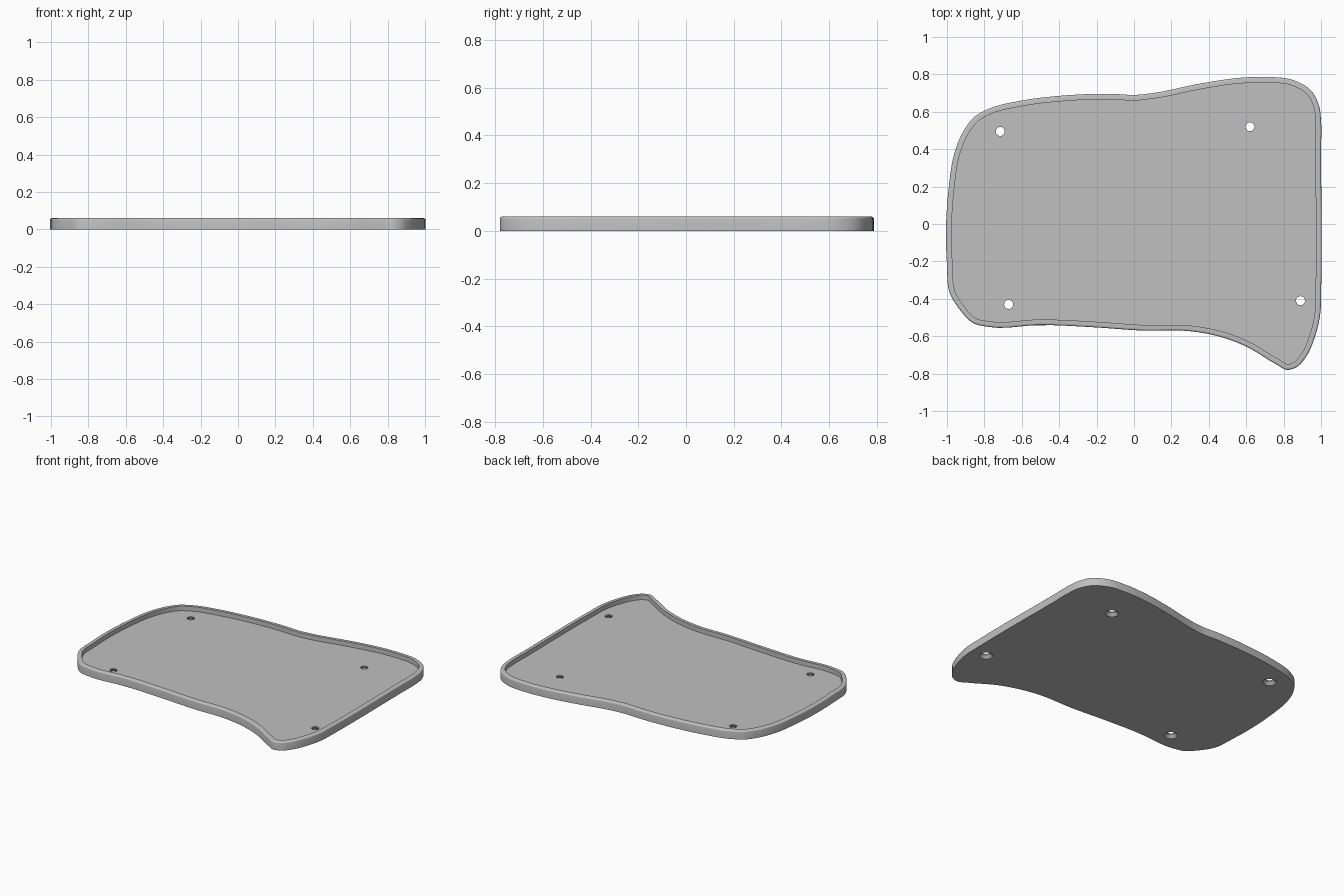
import bpy
import bmesh
import math
from mathutils import Vector

if "Cube" in bpy.data.objects:
    bpy.data.objects.remove(bpy.data.objects["Cube"], do_unlink=True)

HEIGHT, FLOOR, RIM, ROUND = 0.06, 0.028, 0.03, 0.01
HOLES = [(-0.715, 0.495), (0.62, 0.52), (-0.67, -0.43), (0.89, -0.41)]

# Outline control points, clockwise from the back left corner
OUTLINE = [Vector(p) for p in (
    (-0.79, 0.61), (-0.6, 0.66), (-0.4, 0.685), (-0.1, 0.695), (0, 0.69), (0.1, 0.7),
    (0.35, 0.75), (0.55, 0.78), (0.72, 0.786), (0.85, 0.77), (0.95, 0.71), (0.99, 0.63),
    (1, 0.55), (1, 0.4), (1, -0.38), (0.997, -0.47), (0.965, -0.61), (0.92, -0.71),
    (0.87, -0.765), (0.82, -0.78), (0.76, -0.75), (0.6, -0.655), (0.45, -0.6), (0.3, -0.573),
    (0.05, -0.57), (-0.2, -0.553), (-0.5, -0.54), (-0.78, -0.55), (-0.86, -0.53),
    (-0.93, -0.46), (-0.985, -0.37), (-1, -0.22), (-0.99, 0.2), (-0.96, 0.38),
    (-0.91, 0.5), (-0.86, 0.567))]


def smooth_loop(points, steps=5):
    """Closed smooth curve through the points."""
    n = len(points)
    tangents = []
    for i, p in enumerate(points):
        a, b = p - points[i - 1], points[(i + 1) % n] - p
        la, lb = a.length, b.length
        tangents.append((a / la * lb + b / lb * la) / (la + lb))
    result = []
    for i, p in enumerate(points):
        q = points[(i + 1) % n]
        span = (q - p).length
        for k in range(steps):
            t = k / steps
            h = t * t * (3 - 2 * t)
            result.append(p * (1 - h) + q * h
                          + tangents[i] * span * t * (1 - t) ** 2
                          - tangents[(i + 1) % n] * span * t * t * (1 - t))
    return result


def inset(loop, distance):
    """Shift a clockwise loop inward."""
    result = []
    for i, p in enumerate(loop):
        d = (loop[(i + 1) % len(loop)] - loop[i - 1]).normalized()
        result.append(p + Vector((d.y, -d.x)) * distance)
    return result


def circle(center, radius, count=24):
    return [Vector(center) + Vector((math.cos(a), math.sin(a))) * radius
            for a in (math.tau * i / count for i in range(count))]


def skin(bm, sections):
    """Bridge stacked (loop, height) sections; return first and last rings."""
    rings = [[bm.verts.new((p.x, p.y, z)) for p in loop] for loop, z in sections]
    for low, high in zip(rings, rings[1:]):
        for i in range(len(low)):
            bm.faces.new((low[i - 1], low[i], high[i], high[i - 1]))
    return rings[0], rings[-1]


def fill(bm, rings):
    """Flat cap between the outer ring and the holes."""
    edges = [bm.edges.get((r[i - 1], r[i])) for r in rings for i in range(len(r))]
    bmesh.ops.triangle_fill(bm, edges=edges, use_beauty=True, normal=(0, 0, 1))


bm = bmesh.new()
outer = smooth_loop(OUTLINE)

# Outer wall, rounded rim and inner wall
sections = [(outer, 0)]
for i in range(5):
    a = math.pi / 2 * i / 4
    sections.append((inset(outer, ROUND * (1 - math.cos(a))),
                     HEIGHT - ROUND * (1 - math.sin(a))))
inner = inset(outer, RIM)
sections += [(inner, HEIGHT), (inner, FLOOR)]
bottoms, tops = [[ring] for ring in skin(bm, sections)]

# Countersunk screw holes
for spot in HOLES:
    low, high = skin(bm, [(circle(spot, 0.043), 0), (circle(spot, 0.024), 0.02),
                          (circle(spot, 0.024), FLOOR)])
    bottoms.append(low)
    tops.append(high)

# Underside and recessed floor
fill(bm, bottoms)
fill(bm, tops)
bmesh.ops.recalc_face_normals(bm, faces=bm.faces)

mesh = bpy.data.meshes.new("base_plate")
bm.to_mesh(mesh)
bm.free()
plate = bpy.data.objects.new("base_plate", mesh)
bpy.context.collection.objects.link(plate)

# Plain grey finish
grey = bpy.data.materials.new("plain_grey")
grey.use_nodes = True
color = (0.53, 0.53, 0.53, 1)
grey.diffuse_color = color
grey.node_tree.nodes["Principled BSDF"].inputs["Base Color"].default_value = color
mesh.materials.append(grey)

bpy.ops.object.select_all(action="DESELECT")
plate.select_set(True)
bpy.context.view_layer.objects.active = plate
bpy.ops.object.shade_smooth_by_angle(angle=math.radians(35))
